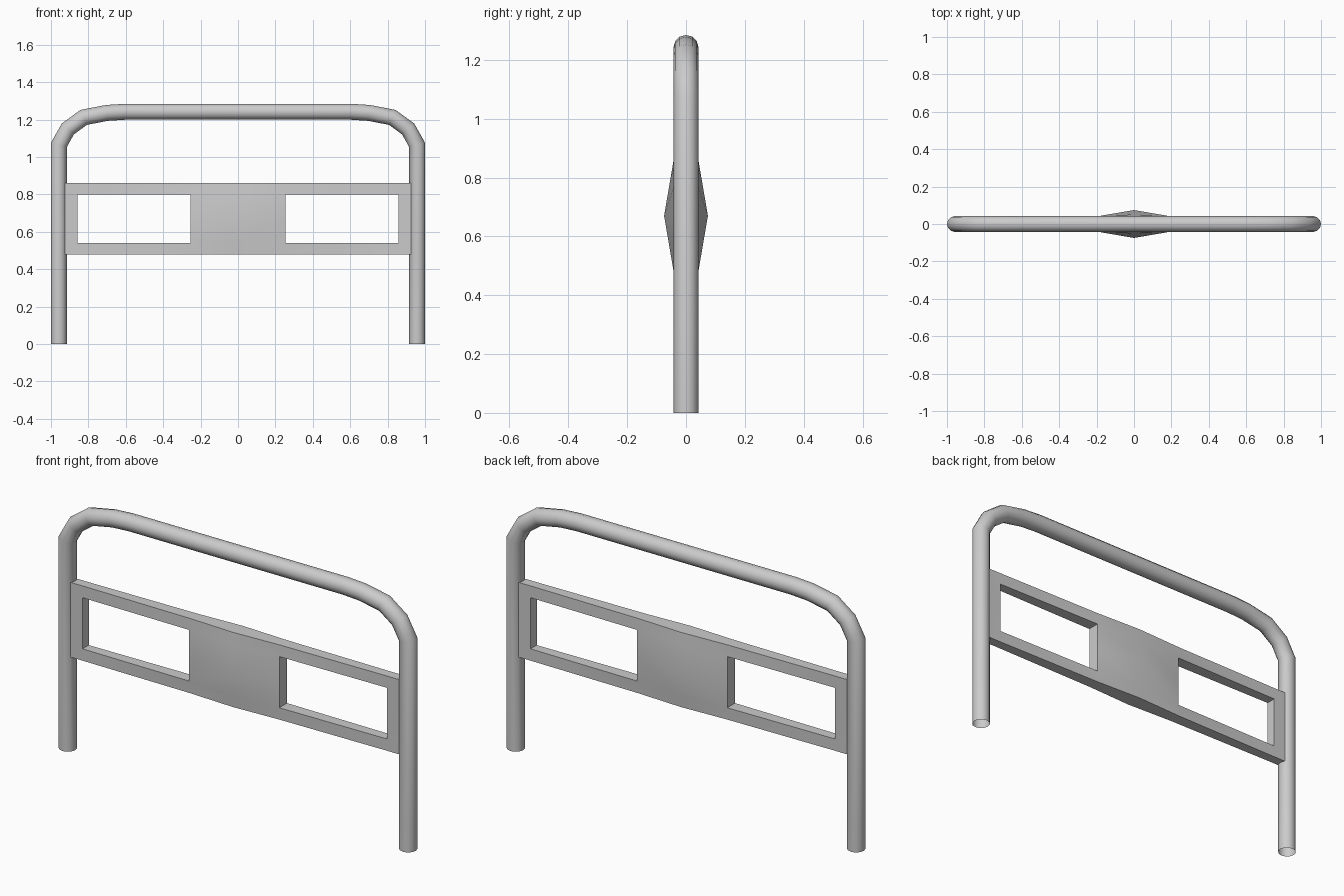
import bpy, bmesh, math
from mathutils import Vector

if "Cube" in bpy.data.objects:
    bpy.data.objects.remove(bpy.data.objects["Cube"])

metal = bpy.data.materials.new("light grey metal")
metal.diffuse_color = (0.6, 0.6, 0.6, 1)
metal.use_nodes = True
metal.node_tree.nodes["Principled BSDF"].inputs["Base Color"].default_value = metal.diffuse_color


def finish(name, bm, angle):
    bmesh.ops.recalc_face_normals(bm, faces=bm.faces)
    mesh = bpy.data.meshes.new(name)
    bm.to_mesh(mesh)
    bm.free()
    mesh.materials.append(metal)
    ob = bpy.data.objects.new(name, mesh)
    bpy.context.collection.objects.link(ob)
    bpy.ops.object.select_all(action='DESELECT')
    ob.select_set(True)
    bpy.context.view_layer.objects.active = ob
    bpy.ops.object.shade_smooth_by_angle(angle=math.radians(angle))
    return ob


# Bent tube: both posts and the top rail in one sweep, open at the feet
RADIUS, SIDES = 0.0425, 12
half = [(-0.9575, 0), (-0.9575, 1.065), (-0.91, 1.15),
        (-0.825, 1.212), (-0.70, 1.236), (-0.605, 1.242)]
path = [Vector((x, 0, z)) for x, z in half + [(-x, z) for x, z in reversed(half)]]
bm = bmesh.new()
rings = []
for i, p in enumerate(path):
    d_in = (p - path[max(i - 1, 0)]).normalized()
    d_out = (path[min(i + 1, len(path) - 1)] - p).normalized()
    t = (d_in + d_out).normalized()
    n = Vector((-t.z, 0, t.x))
    miter = 1 / max(t.dot(d_in), t.dot(d_out))
    ring = []
    for k in range(SIDES):
        a = math.tau * k / SIDES
        ring.append(bm.verts.new(p + n * (RADIUS * miter * math.cos(a))
                                 + Vector((0, RADIUS * math.sin(a), 0))))
    rings.append(ring)
for a, b in zip(rings, rings[1:]):
    for k in range(SIDES):
        j = (k + 1) % SIDES
        bm.faces.new((a[k], a[j], b[j], b[k]))
finish("tube_frame", bm, 40)

# Cross panel: two window openings and a centre that swells to a low point
xs = [-0.93, -0.857, -0.254, 0, 0.254, 0.857, 0.93]
zs = [0.48, 0.54, 0.67, 0.80, 0.86]


def thickness(x, z):
    if x == 0:
        return 0.0745 - 0.0325 * abs(z - 0.67) / 0.19
    return 0.031 if abs(x) < 0.3 else 0.025


bm = bmesh.new()
front, back = ({(i, j): bm.verts.new((x, s * thickness(x, z), z))
                for i, x in enumerate(xs) for j, z in enumerate(zs)} for s in (-1, 1))
edge_count = {}
for i in range(len(xs) - 1):
    for j in range(len(zs) - 1):
        if i in (1, 4) and j in (1, 2):      # window openings
            continue
        loop = [(i, j), (i + 1, j), (i + 1, j + 1), (i, j + 1)]
        for layer in (front, back):
            bm.faces.new([layer[c] for c in loop])
        for a, b in zip(loop, loop[1:] + loop[:1]):
            key = tuple(sorted((a, b)))
            edge_count[key] = edge_count.get(key, 0) + 1
for (a, b), count in edge_count.items():     # rim and window walls
    if count == 1:
        bm.faces.new((front[a], front[b], back[b], back[a]))
bmesh.ops.delete(bm, geom=[v for v in bm.verts if not v.link_faces], context='VERTS')
finish("cross_panel", bm, 35)
